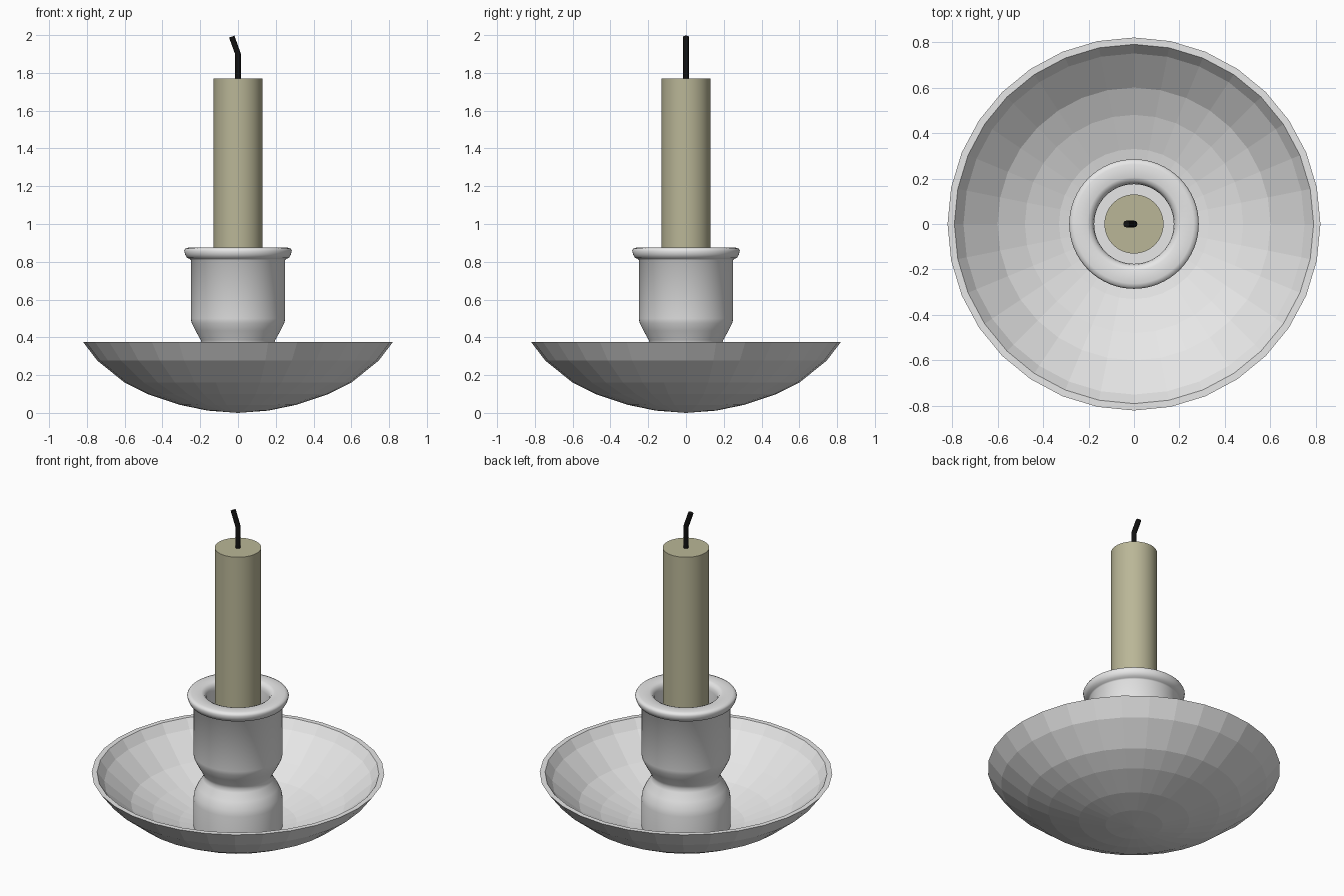
import bpy
import bmesh
import math
from mathutils import Vector

cube = bpy.data.objects.get("Cube")
if cube:
    bpy.data.objects.remove(cube, do_unlink=True)


def material(name, color):
    mat = bpy.data.materials.new(name)
    mat.use_nodes = True
    mat.diffuse_color = color
    mat.node_tree.nodes["Principled BSDF"].inputs["Base Color"].default_value = color
    return mat


def finish(name, bm, mat, smooth_angle=None):
    bmesh.ops.recalc_face_normals(bm, faces=bm.faces)
    mesh = bpy.data.meshes.new(name)
    bm.to_mesh(mesh)
    bm.free()
    mesh.materials.append(mat)
    obj = bpy.data.objects.new(name, mesh)
    bpy.context.collection.objects.link(obj)
    if smooth_angle:
        bpy.ops.object.select_all(action="DESELECT")
        obj.select_set(True)
        bpy.context.view_layer.objects.active = obj
        bpy.ops.object.shade_smooth_by_angle(angle=math.radians(smooth_angle))
    return obj


def lathe(name, profile, segments, mat, smooth_angle=None):
    """Spin a (radius, height) profile around the z axis."""
    bm = bmesh.new()
    verts = [bm.verts.new((r, 0, z)) for r, z in profile]
    edges = [bm.edges.new(pair) for pair in zip(verts, verts[1:])]
    bmesh.ops.spin(bm, geom=verts + edges, cent=(0, 0, 0), axis=(0, 0, 1),
                   angle=math.tau, steps=segments, use_duplicate=False)
    bmesh.ops.remove_doubles(bm, verts=bm.verts, dist=0.0005)
    return finish(name, bm, mat, smooth_angle)


ceramic = material("pale ceramic", (0.8, 0.8, 0.8, 1))
wax = material("olive wax", (0.49, 0.47, 0.31, 1))
black = material("burnt black", (0.006, 0.006, 0.006, 1))

# Faceted drip bowl: outside up to the rim, then down the inside
bowl = [(0, 0), (0.16, 0.012), (0.31, 0.043), (0.48, 0.1), (0.6, 0.16),
        (0.745, 0.277), (0.82, 0.375),
        (0.79, 0.375), (0.75, 0.32), (0.6, 0.19), (0.48, 0.127),
        (0.33, 0.073), (0.16, 0.04), (0, 0.03)]
lathe("drip_bowl", bowl, 32, ceramic)

# Waisted candle socket with a rolled lip and a recess
socket = [(0, 0.045), (0.25, 0.045), (0.25, 0.22), (0.245, 0.255), (0.225, 0.3),
          (0.197, 0.345), (0.19, 0.367), (0.197, 0.385), (0.225, 0.435),
          (0.245, 0.475), (0.25, 0.5), (0.25, 0.81), (0.256, 0.816),
          (0.27, 0.82), (0.28, 0.838), (0.285, 0.858), (0.279, 0.87),
          (0.262, 0.875), (0.205, 0.875), (0.188, 0.868), (0.178, 0.85),
          (0.175, 0.83), (0.175, 0.72), (0, 0.72)]
lathe("candle_socket", socket, 64, ceramic, 50)

# Candle
candle = [(0, 0.72), (0.13, 0.72), (0.13, 1.77), (0, 1.77)]
lathe("candle", candle, 48, wax, 40)

# Bent wick: rings along a short path
wick_path = [(Vector((0, 0, 1.75)), 0), (Vector((0, 0, 1.9)), -10),
             (Vector((-0.033, 0, 1.992)), -20)]
bm = bmesh.new()
rings = []
sides = 12
for center, tilt in wick_path:
    t = math.radians(tilt)
    across = Vector((math.cos(t), 0, -math.sin(t)))
    rings.append([bm.verts.new(center + 0.015 * (
        across * math.cos(math.tau * i / sides)
        + Vector((0, 1, 0)) * math.sin(math.tau * i / sides)))
        for i in range(sides)])
for low, high in zip(rings, rings[1:]):
    for i in range(sides):
        j = (i + 1) % sides
        bm.faces.new((low[i], low[j], high[j], high[i]))
bm.faces.new(rings[0])
bm.faces.new(rings[-1])
finish("wick", bm, black, 40)
